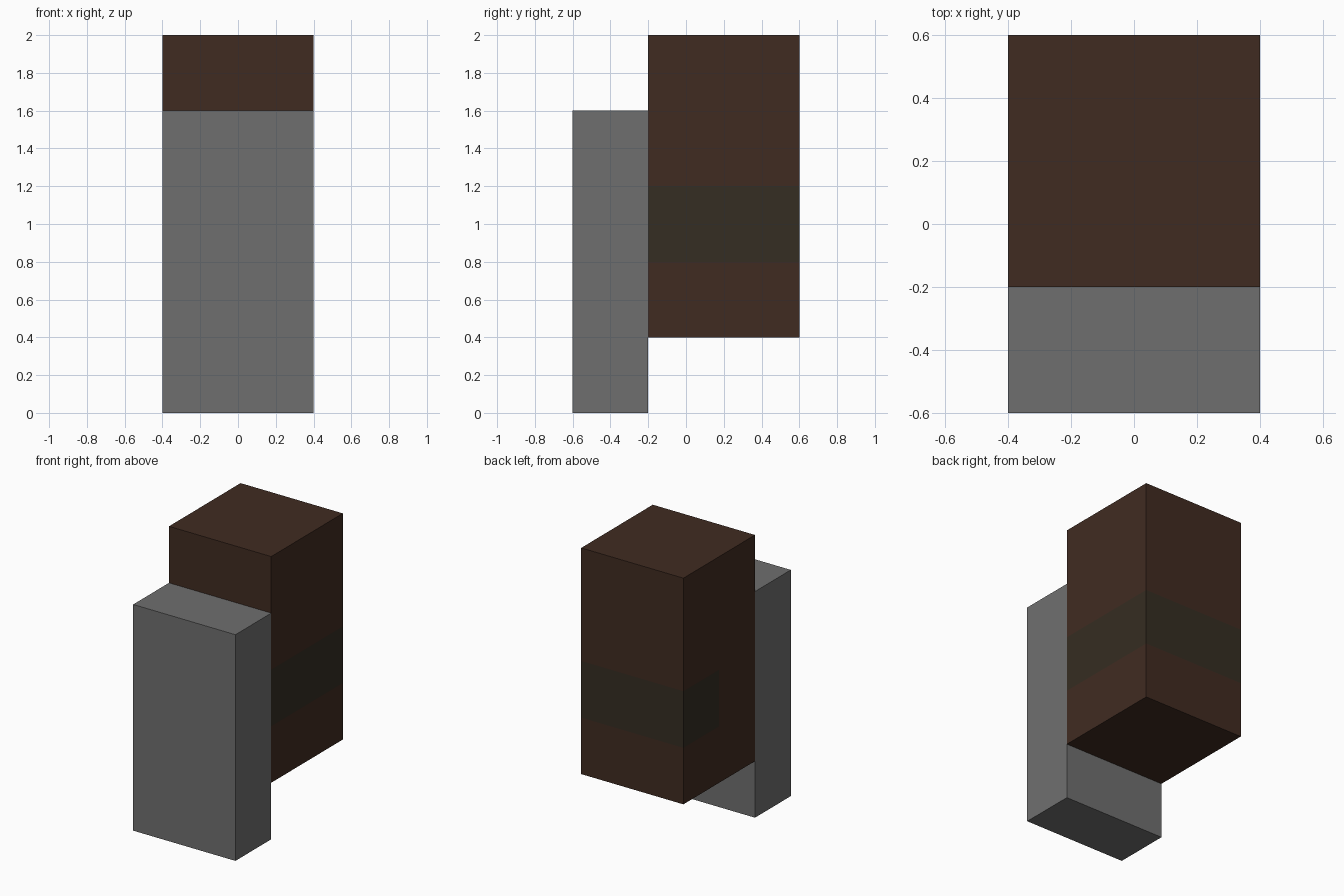
import bpy, bmesh
from mathutils import Vector

if "Cube" in bpy.data.objects:
    bpy.data.objects.remove(bpy.data.objects["Cube"])


def material(name, rgb):
    m = bpy.data.materials.new(name)
    m.diffuse_color = (*rgb, 1)
    m.use_nodes = True
    m.node_tree.nodes["Principled BSDF"].inputs["Base Color"].default_value = m.diffuse_color
    return m


GREY = material("grey", (0.159, 0.159, 0.159))
BROWN = material("dark brown", (0.0513, 0.0242, 0.0152))
OLIVE = material("dark olive", (0.0356, 0.0262, 0.0160))


def box(name, lo, hi, mats, cuts=(), rule=None):
    """Box from corner to corner, cut by planes (axis, position), coloured by rule."""
    lo, hi = Vector(lo), Vector(hi)
    bm = bmesh.new()
    bmesh.ops.create_cube(bm, size=1)
    for v in bm.verts:
        v.co = (lo + hi) / 2 + v.co * (hi - lo)
    for axis, pos in cuts:
        point, normal = Vector(), Vector()
        point[axis], normal[axis] = pos, 1
        bmesh.ops.bisect_plane(bm, geom=bm.verts[:] + bm.edges[:] + bm.faces[:],
                               plane_co=point, plane_no=normal)
    bm.normal_update()
    if rule:
        for f in bm.faces:
            f.material_index = rule(f.calc_center_median(), f.normal)
    mesh = bpy.data.meshes.new(name)
    bm.to_mesh(mesh)
    bm.free()
    for m in mats:
        mesh.materials.append(m)
    ob = bpy.data.objects.new(name, mesh)
    bpy.context.collection.objects.link(ob)
    return ob


def band(c, n):
    # band around right and back, ending halfway along the left side
    side = n.x > 0.5 or n.y > 0.5 or (n.x < -0.5 and c.y > 0.2)
    return int(side and 0.8 < c.z < 1.2)


# Front slab
box("front_slab", (-0.4, -0.6, 0), (0.4, -0.2, 1.6), [GREY])
# Rear block with its band
box("rear_block", (-0.4, -0.2, 0.4), (0.4, 0.6, 2.0), [BROWN, OLIVE],
    [(2, 0.8), (2, 1.2), (1, 0.2)], band)
